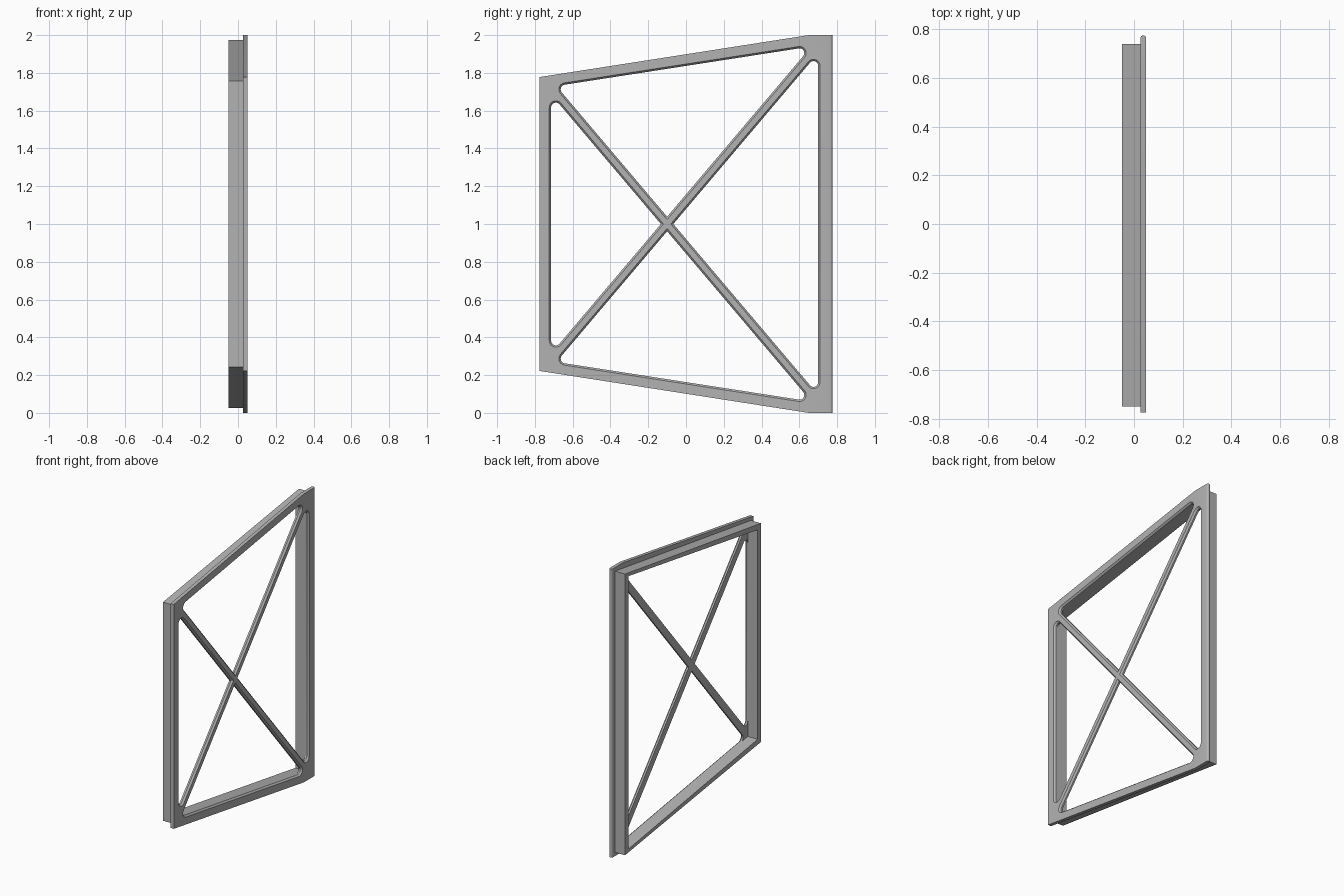
import bpy
import bmesh
import math
from mathutils import Vector

cube = bpy.data.objects.get("Cube")
if cube:
    bpy.data.objects.remove(cube, do_unlink=True)

grey = bpy.data.materials.new("plain_grey")
grey.use_nodes = True
colour = (0.45, 0.45, 0.45, 1)
grey.diffuse_color = colour
grey.node_tree.nodes["Principled BSDF"].inputs["Base Color"].default_value = colour

SLOPE = 1.18                 # steepness of the cross braces
CROSS_Y = -0.1               # where the braces cross
HALF = 0.025 * math.hypot(1, SLOPE)
FRONT, BACK = -0.714, 0.70   # inner faces of the upright walls


def rail_z(y):
    """Underside of the sloping top rail."""
    return 1.837 + 0.155 * y


def flip(points):
    """Mirror a (y, z) loop about mid height, keeping its winding."""
    return [(y, 2 - z) for y, z in reversed(points)]


def rounded(corners, grow, radius, steps=7):
    """Offset a counter-clockwise loop outwards and fillet its corners."""
    pts = [Vector(p) for p in corners]
    loop = []
    for i, p in enumerate(pts):
        a = (pts[i - 1] - p).normalized()
        b = (pts[(i + 1) % len(pts)] - p).normalized()
        bisector = (a + b).normalized()
        half = a.angle(b) / 2
        tip = p - bisector * (grow / math.sin(half))
        # the corner at the crossing stays almost sharp
        r = radius if abs(p.x - CROSS_Y) > 0.1 else 0.004
        centre = tip + bisector * (r / math.sin(half))
        sweep = math.pi / 2 - half
        side = Vector((-bisector.y, bisector.x))
        for k in range(steps + 1):
            t = sweep * (2 * k / steps - 1)
            loop.append(tuple(centre - bisector * r * math.cos(t) - side * r * math.sin(t) * -1
                              if side.dot(b) > 0 else
                              centre - bisector * r * math.cos(t) - side * r * math.sin(t)))
    return loop


def slab(name, layers):
    """Solid through layers of (x, loops); the first loop is the outline."""
    bm = bmesh.new()
    rings = [[[bm.verts.new((x, y, z)) for y, z in loop] for loop in loops]
             for x, loops in layers]
    for low, high in zip(rings, rings[1:]):
        for a, b in zip(low, high):
            for i in range(len(a)):
                bm.faces.new((a[i - 1], a[i], b[i], b[i - 1]))
    for end in (rings[0], rings[-1]):
        edges = [bm.edges.get((ring[i - 1], ring[i]))
                 for ring in end for i in range(len(ring))]
        bmesh.ops.triangle_fill(bm, use_beauty=True, edges=edges)
    bmesh.ops.recalc_face_normals(bm, faces=bm.faces[:])
    mesh = bpy.data.meshes.new(name)
    bm.to_mesh(mesh)
    bm.free()
    mesh.materials.append(grey)
    obj = bpy.data.objects.new(name, mesh)
    bpy.context.collection.objects.link(obj)
    bpy.ops.object.select_all(action='DESELECT')
    obj.select_set(True)
    bpy.context.view_layer.objects.active = obj
    bpy.ops.object.shade_smooth_by_angle(angle=math.radians(30))
    return obj


# Four triangular openings between the braces
front_z = 1 + SLOPE * (CROSS_Y - FRONT) - HALF
back_z = 1 + SLOPE * (BACK - CROSS_Y) - HALF
right_y = (0.837 + SLOPE * CROSS_Y - HALF) / (SLOPE - 0.155)
left_y = -(0.837 - SLOPE * CROSS_Y - HALF) / (SLOPE + 0.155)
gap = HALF / SLOPE
top = [(CROSS_Y, 1 + HALF), (right_y, rail_z(right_y)), (left_y, rail_z(left_y))]
openings = [
    [(CROSS_Y - gap, 1), (FRONT, front_z), (FRONT, 2 - front_z)],
    [(CROSS_Y + gap, 1), (BACK, 2 - back_z), (BACK, back_z)],
    top,
    flip(top),
]
through = [rounded(c, 0, 0.025) for c in openings]
flared = [rounded(c, 0.01, 0.035) for c in openings]


def plate_outline(back):
    lower = [(-0.775, 0.222), (0.65, 0), (back, 0)]
    return lower + flip(lower)


# Braced face plate: bullnosed back edge, chamfered openings
INNER, OUTER = 0.026, 0.05
mid, nose = (INNER + OUTER) / 2, (OUTER - INNER) / 2
plate_layers = []
for k in range(9):
    t = math.pi * k / 8
    x = mid - nose * math.cos(t)
    outline = plate_outline(0.775 - nose + nose * math.sin(t))
    # holes stay straight up to the middle, then flare to the face
    f = max(0, (x - mid) / nose)
    holes = [[tuple(Vector(p).lerp(Vector(q), f)) for p, q in zip(a, b)]
             for a, b in zip(through, flared)]
    plate_layers.append((x, [outline] + holes))
slab("braced_plate", plate_layers)

# Perimeter wall standing behind the plate
wall_lower = [(-0.75, 0.242), (0.74, 0.025)]
wall_outer = wall_lower + flip(wall_lower)
wall_top = [(BACK, rail_z(BACK)), (FRONT, rail_z(FRONT))]
wall_inner = flip(wall_top) + wall_top
slab("perimeter_wall", [(x, [wall_outer, wall_inner]) for x in (-0.05, INNER)])
